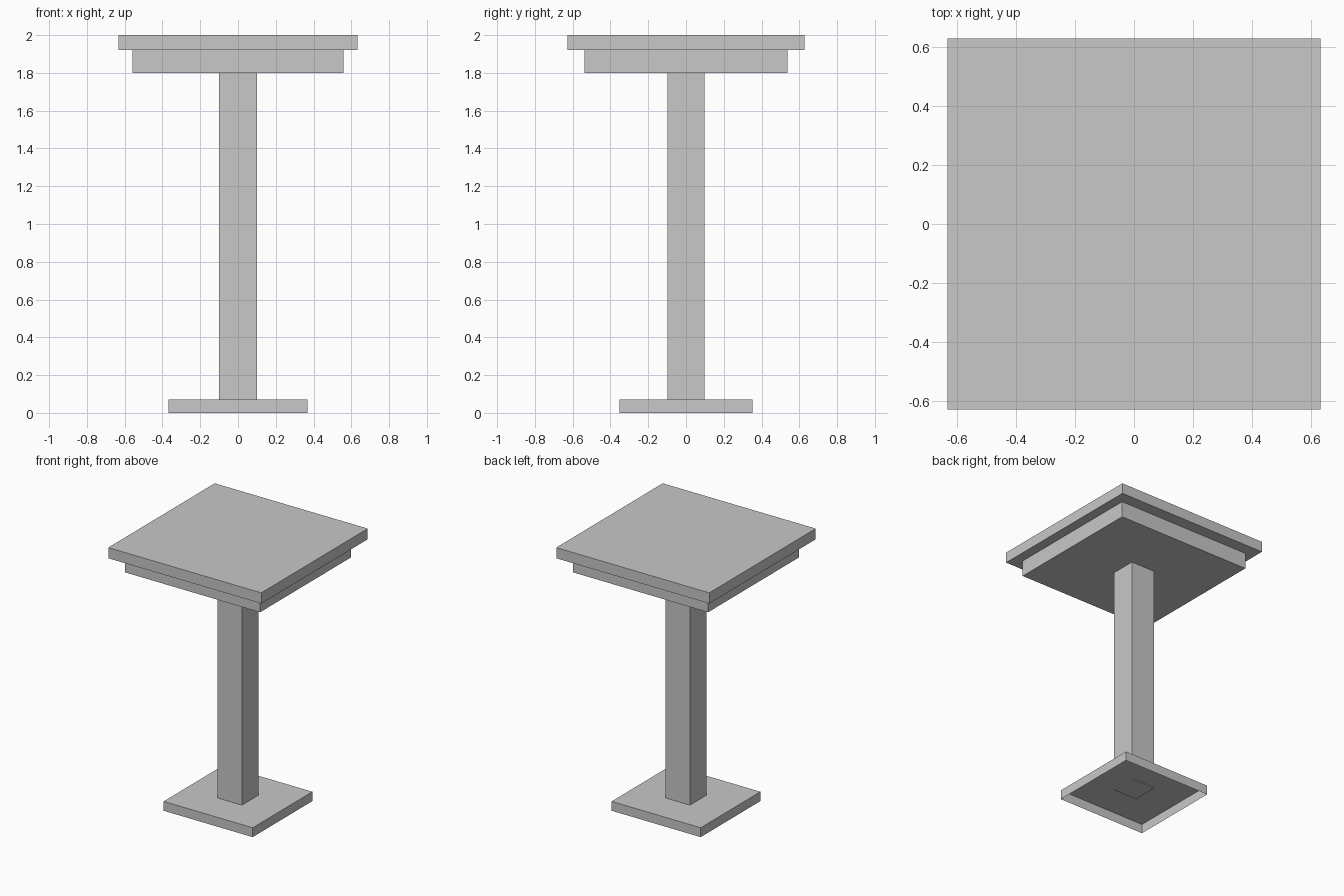
import bpy, bmesh

if "Cube" in bpy.data.objects:
    bpy.data.objects.remove(bpy.data.objects["Cube"])

grey = bpy.data.materials.new("light_grey")
grey.diffuse_color = (0.58, 0.58, 0.58, 1.0)
grey.use_nodes = True
grey.node_tree.nodes["Principled BSDF"].inputs["Base Color"].default_value = grey.diffuse_color


def block(name, half_x, half_y, z0, z1, open_bottom=False):
    """Centred box between two heights, optionally without its underside."""
    bm = bmesh.new()
    bmesh.ops.create_cube(bm, size=2.0)
    for v in bm.verts:
        v.co = (v.co.x * half_x, v.co.y * half_y, z1 if v.co.z > 0 else z0)
    bm.normal_update()
    if open_bottom:
        under = [f for f in bm.faces if f.normal.z < -0.5]
        bmesh.ops.delete(bm, geom=under, context='FACES_ONLY')
    mesh = bpy.data.meshes.new(name)
    bm.to_mesh(mesh)
    bm.free()
    mesh.materials.append(grey)
    obj = bpy.data.objects.new(name, mesh)
    bpy.context.collection.objects.link(obj)
    return obj


# Foot plate, hollow underneath
block("foot_plate", 0.368, 0.352, 0.0, 0.07, open_bottom=True)
# Square post, its end just poking through the foot plate
block("post", 0.101, 0.098, 0.062, 1.80)
# Apron under the table top
block("apron", 0.558, 0.537, 1.80, 1.92)
# Table top
block("table_top", 0.632, 0.628, 1.92, 2.0)
